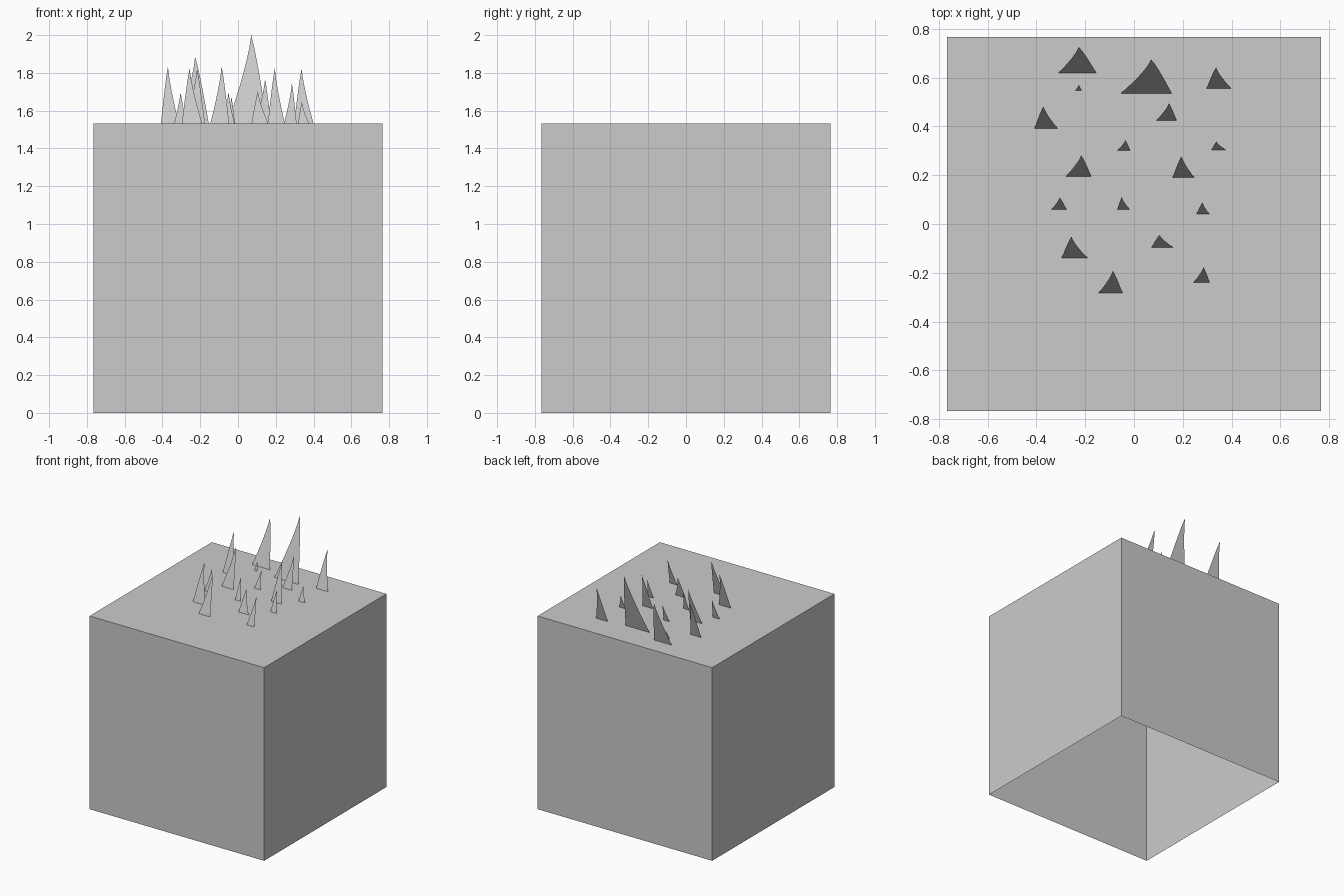
import bpy
import bmesh

old = bpy.data.objects.get("Cube")
if old:
    bpy.data.objects.remove(old, do_unlink=True)

SIDE = 1.532      # edge length of the block
LEAN = 0.3        # backward lean of a blade per unit of height
STEPS = 7         # segments along each blade

# One plain grey for everything
grey = bpy.data.materials.new("plain_grey")
grey.use_nodes = True
colour = (0.6, 0.6, 0.6, 1)
grey.diffuse_color = colour
grey.node_tree.nodes["Principled BSDF"].inputs["Base Color"].default_value = colour


def add_object(name, bm):
    mesh = bpy.data.meshes.new(name)
    bm.to_mesh(mesh)
    bm.free()
    mesh.materials.append(grey)
    obj = bpy.data.objects.new(name, mesh)
    bpy.context.collection.objects.link(obj)
    return obj


def build_block():
    """Cube shell standing on the ground, open underneath."""
    bm = bmesh.new()
    bmesh.ops.create_cube(bm, size=SIDE)
    bmesh.ops.translate(bm, verts=bm.verts, vec=(0, 0, SIDE / 2))
    bm.normal_update()
    bottom = [face for face in bm.faces if face.normal.z < -0.5]
    bmesh.ops.delete(bm, geom=bottom, context='FACES_ONLY')
    add_object("block", bm)


def build_blade(name, left, right, base_y, tip_x, height):
    """Thin leaning sheet; the wider side flares, the narrower one bulges."""
    bm = bmesh.new()
    reach_left, reach_right = tip_x - left, right - tip_x
    flare, bulge = 1.3, 0.85
    power_left, power_right = (flare, bulge) if reach_left > reach_right else (bulge, flare)
    rows = []
    for step in range(STEPS):
        t = step / STEPS
        y = base_y + LEAN * height * t
        z = SIDE + height * t
        rows.append((
            bm.verts.new((tip_x - reach_left * (1 - t) ** power_left, y, z)),
            bm.verts.new((tip_x + reach_right * (1 - t) ** power_right, y, z)),
        ))
    tip = bm.verts.new((tip_x, base_y + LEAN * height, SIDE + height))
    for low, high in zip(rows, rows[1:]):
        bm.faces.new((low[0], low[1], high[1], high[0]))
    bm.faces.new((rows[-1][0], rows[-1][1], tip))
    add_object(name, bm)


# Blades: left edge, right edge, base depth, tip position, height
BLADES = [
    (-.31, -.155, .62, -.227, .353),
    (-.055, .155, .535, .07, .468),
    (.297, .4, .555, .337, .29),
    (-.24, -.215, .547, -.227, .08),
    (-.408, -.313, .392, -.371, .303),
    (.092, .175, .425, .143, .235),
    (-.068, -.016, .302, -.035, .14),
    (.318, .375, .304, .338, .115),
    (-.28, -.175, .195, -.217, .29),
    (.158, .248, .19, .195, .293),
    (-.338, -.277, .06, -.305, .163),
    (-.068, -.018, .06, -.05, .168),
    (.256, .31, .04, .281, .16),
    (-.297, -.19, -.14, -.256, .293),
    (.244, .31, -.24, .285, .213),
    (-.146, -.047, -.283, -.087, .303),
    (.072, .16, -.096, .105, .17),
]

build_block()
for number, blade in enumerate(BLADES, start=1):
    build_blade(f"grass_blade_{number}", *blade)
